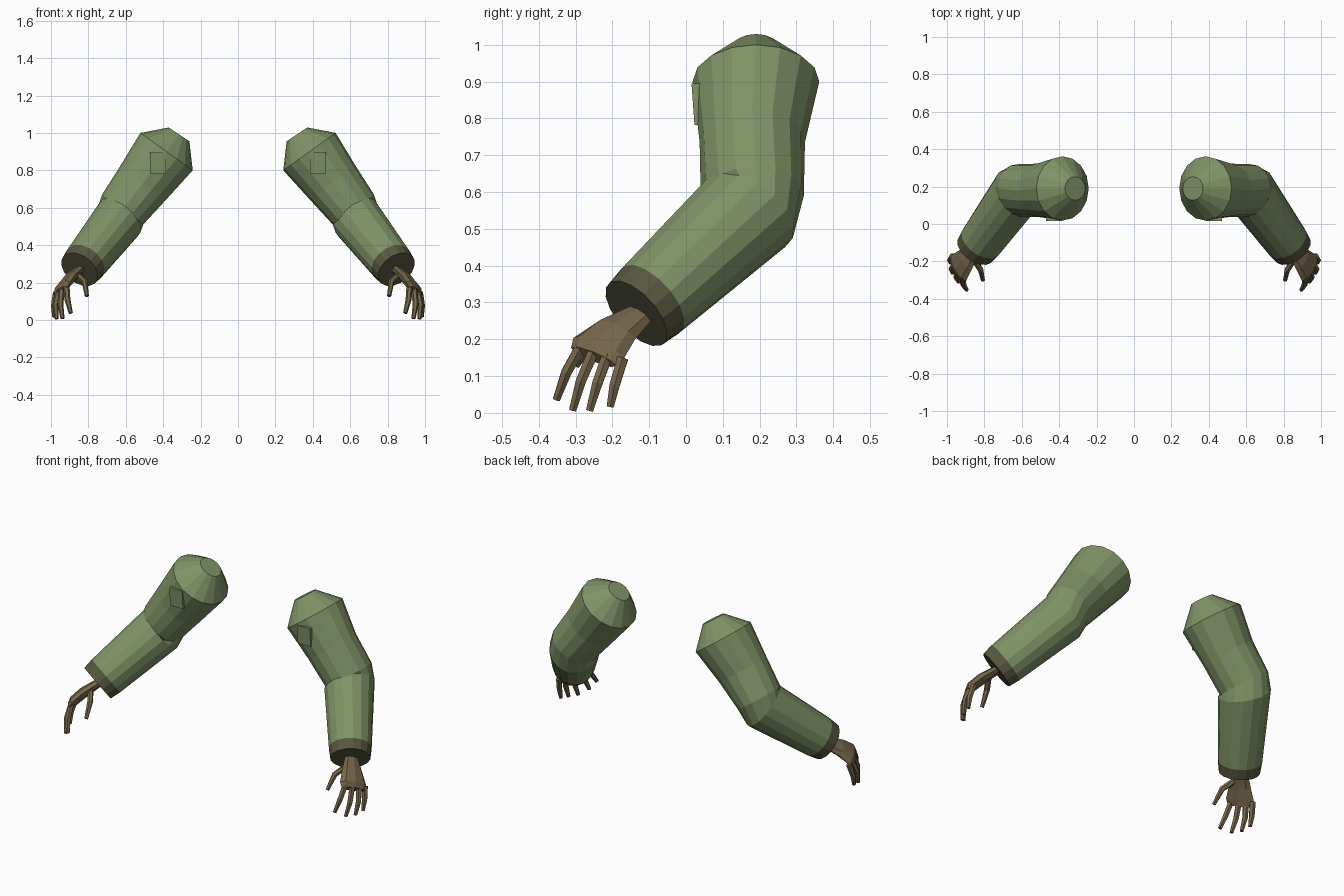
import bpy
import bmesh
from math import cos, sin, tau
from mathutils import Vector as V

if "Cube" in bpy.data.objects:
    bpy.data.objects.remove(bpy.data.objects["Cube"])


def material(name, rgb):
    m = bpy.data.materials.new(name)
    m.use_nodes = True
    m.diffuse_color = (*rgb, 1)
    m.node_tree.nodes["Principled BSDF"].inputs["Base Color"].default_value = (*rgb, 1)
    return m


green = material("sleeve green", (0.213, 0.292, 0.133))
olive = material("cuff olive", (0.098, 0.096, 0.05))
brown = material("hand brown", (0.185, 0.135, 0.07))


def loft(name, side, rings, sides, mats, last_from=None):
    """Skin rings given as (centre, half axis, half axis); side -1 mirrors in x.
    Bands from index last_from on, and the end cap, take the last material."""
    bm = bmesh.new()
    loops = []
    for c, u, v in rings:
        pts = [V(c) + V(u) * cos(tau * i / sides) + V(v) * sin(tau * i / sides)
               for i in range(sides)]
        loops.append([bm.verts.new((p.x * side, p.y, p.z)) for p in pts])
    for k, (a, b) in enumerate(zip(loops, loops[1:])):
        for i in range(sides):
            j = (i + 1) % sides
            f = bm.faces.new((a[i], a[j], b[j], b[i]))
            if last_from is not None and k >= last_from:
                f.material_index = len(mats) - 1
    bm.faces.new(loops[0])
    bm.faces.new(loops[-1]).material_index = len(mats) - 1
    bmesh.ops.recalc_face_normals(bm, faces=bm.faces)
    mesh = bpy.data.meshes.new(name)
    bm.to_mesh(mesh)
    bm.free()
    for m in mats:
        mesh.materials.append(m)
    bpy.context.collection.objects.link(bpy.data.objects.new(name, mesh))


def tube(name, side, path, radii, sides, mat):
    """Tapered tube along a bent path."""
    pts = [V(p) for p in path]
    rings = []
    for i, p in enumerate(pts):
        d = (pts[min(i + 1, len(pts) - 1)] - pts[max(i - 1, 0)]).normalized()
        u = d.cross(V((0, 1, 0))).normalized()
        rings.append((p, u * radii[i], d.cross(u) * radii[i]))
    loft(name, side, rings, sides, [mat])


# Forearm frame
elbow, wrist = V((0.632, 0.165, 0.545)), V((0.847, -0.135, 0.27))
fore = (wrist - elbow).normalized()
out = V((0.105, 0.04, 0.08))
out = (out - fore * out.dot(fore)).normalized()
back = out.cross(fore)

# Shoulder cap, upper arm, elbow, forearm and cuff
sleeve = [
    ((0.315, 0.19, 0.992), (0.055, 0, 0.037), (0, 0.063, 0)),
    ((0.382, 0.19, 0.900), (0.14, 0, 0.1), (0, 0.172, 0)),
    ((0.505, 0.18, 0.735), (0.125, 0, 0.087), (0, 0.143, 0)),
    ((0.617, 0.18, 0.590), (0.110, 0.01, 0.08), (0, 0.14, 0)),
    (elbow, (0.11, 0.03, 0.079), (0.02, 0.125, -0.07)),
    (wrist - fore * 0.062, out * 0.119, back * 0.119),
    (wrist, out * 0.111, back * 0.111),
]

# Flat patch on the front of the upper sleeve
patch = [((0.428, y, 0.838), (0.043, -0.004, 0.056), (-0.043, -0.004, 0.056))
         for y in (0.019, 0.06)]

# Palm sections run from wrist to knuckles
across = V((0.072, 0.125, -0.05)).normalized()
palm_dir = V((0.095, -0.12, -0.105)).normalized()
thick = palm_dir.cross(across).normalized()
palm = [
    (V((0.848, -0.125, 0.268)), across * 0.042, thick * 0.024),
    (V((0.900, -0.192, 0.222)), across * 0.066, thick * 0.030),
    (V((0.938, -0.237, 0.176)), across * 0.084, thick * 0.028),
    (V((0.949, -0.250, 0.152)), across * 0.076, thick * 0.019),
]
digits = {
    "index_finger": [(0.918, -0.283, 0.185), (0.912, -0.325, 0.110), (0.894, -0.352, 0.036)],
    "middle_finger": [(0.942, -0.250, 0.170), (0.950, -0.286, 0.085), (0.938, -0.308, 0.007)],
    "ring_finger": [(0.960, -0.213, 0.158), (0.976, -0.241, 0.080), (0.970, -0.262, 0.006)],
    "little_finger": [(0.972, -0.172, 0.148), (0.984, -0.194, 0.075), (0.982, -0.206, 0.016)],
    "thumb": [(0.865, -0.175, 0.250), (0.820, -0.245, 0.205), (0.808, -0.300, 0.128)],
}

for side, label in ((1, "left"), (-1, "right")):
    loft(label + "_sleeve", side, sleeve, 16, [green, olive], 5)
    loft(label + "_sleeve_patch", side, patch, 4, [green])
    loft(label + "_palm", side, palm, 8, [brown])
    for name, path in digits.items():
        tube(label + "_" + name, side, path, (0.017, 0.016, 0.011), 6, brown)
